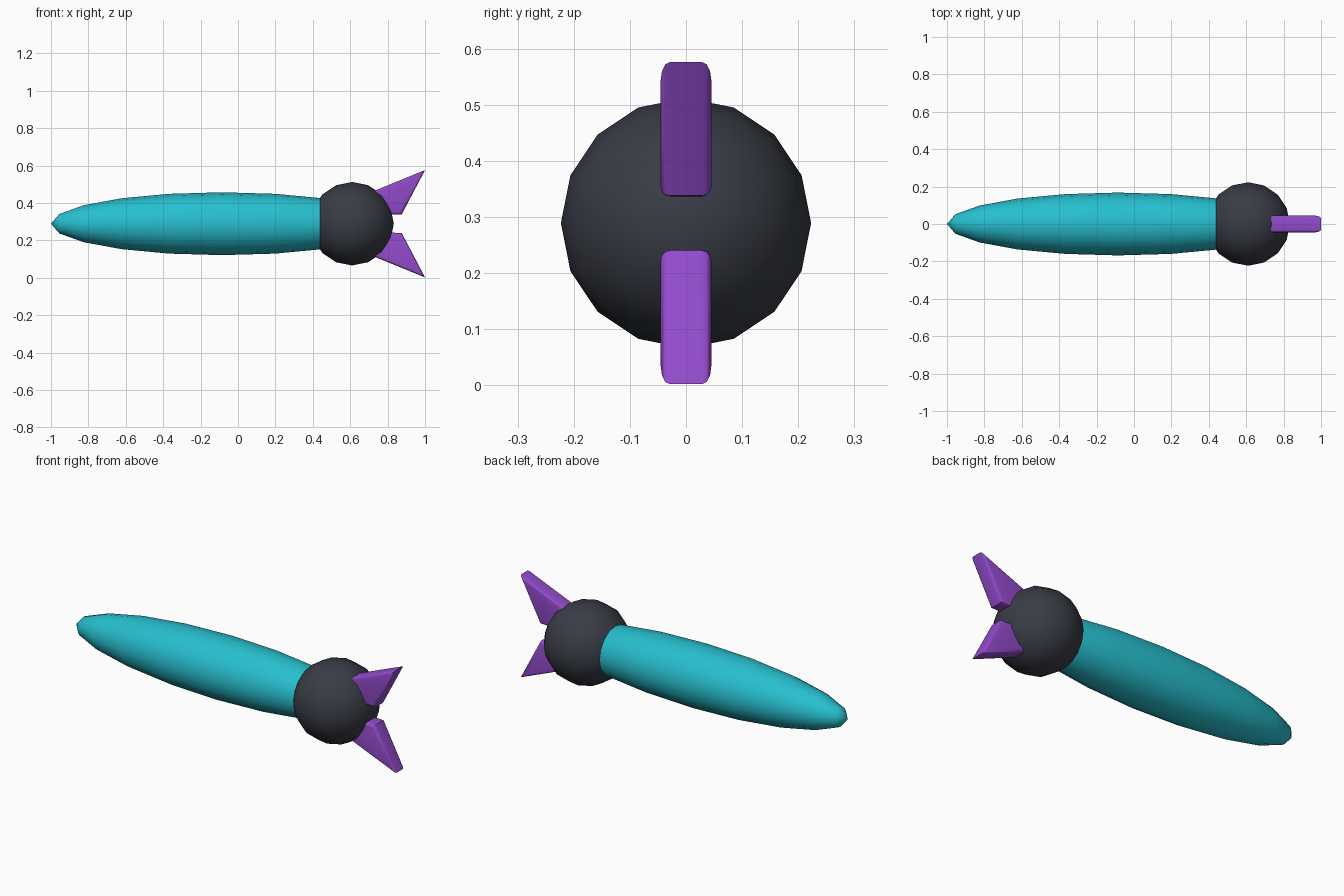
import bpy, bmesh
from math import pi
from mathutils import Matrix

if "Cube" in bpy.data.objects:
    bpy.data.objects.remove(bpy.data.objects["Cube"])

CZ = 0.289  # height of the long axis


def material(name, rgb):
    m = bpy.data.materials.new(name)
    m.diffuse_color = (*rgb, 1)
    m.use_nodes = True
    m.node_tree.nodes["Principled BSDF"].inputs["Base Color"].default_value = m.diffuse_color
    return m


def finish(bm, name, mat, angle):
    bmesh.ops.recalc_face_normals(bm, faces=bm.faces)
    me = bpy.data.meshes.new(name)
    bm.to_mesh(me)
    bm.free()
    ob = bpy.data.objects.new(name, me)
    bpy.context.collection.objects.link(ob)
    me.materials.append(mat)
    bpy.ops.object.select_all(action='DESELECT')
    ob.select_set(True)
    bpy.context.view_layer.objects.active = ob
    bpy.ops.object.shade_smooth_by_angle(angle=angle)
    return ob


def ellipsoid(name, x, rx, r, rings, mat):
    # sphere with its poles along x
    bm = bmesh.new()
    bmesh.ops.create_uvsphere(bm, u_segments=16, v_segments=rings, radius=1)
    bm.transform(Matrix.Translation((x, 0, CZ))
                 @ Matrix.Diagonal((rx, r, r, 1))
                 @ Matrix.Rotation(pi / 2, 4, 'Y'))
    return finish(bm, name, mat, 1.0)


def fin(name, side, mat):
    # triangular plate, with only the rims of its two flat sides rounded
    profile = [(1.0, 0.287), (0.875, 0.049), (0.68, 0.045), (0.66, 0.148)]
    bm = bmesh.new()
    w = 0.045
    base = bm.faces.new([bm.verts.new((x, -w, CZ + side * z)) for x, z in profile])
    ext = bmesh.ops.extrude_face_region(bm, geom=[base])['geom']
    bmesh.ops.translate(bm, vec=(0, 2 * w, 0),
                        verts=[g for g in ext if isinstance(g, bmesh.types.BMVert)])
    rims = [e for e in bm.edges if abs(e.verts[0].co.y - e.verts[1].co.y) < 1e-5]
    bmesh.ops.bevel(bm, geom=rims, offset=0.016, segments=3, profile=0.5,
                    affect='EDGES', clamp_overlap=True)
    return finish(bm, name, mat, 0.6)


teal = material("teal", (0.02, 0.52, 0.62))
dark = material("dark", (0.04, 0.045, 0.06))
purple = material("purple", (0.29, 0.07, 0.6))

# long tapered body and round end
ellipsoid("body", -0.085, 0.915, 0.168, 10, teal)
ellipsoid("round_end", 0.61, 0.223, 0.223, 16 // 2, dark)

# mirrored pair of fins
fin("upper_fin", 1, purple)
fin("lower_fin", -1, purple)
